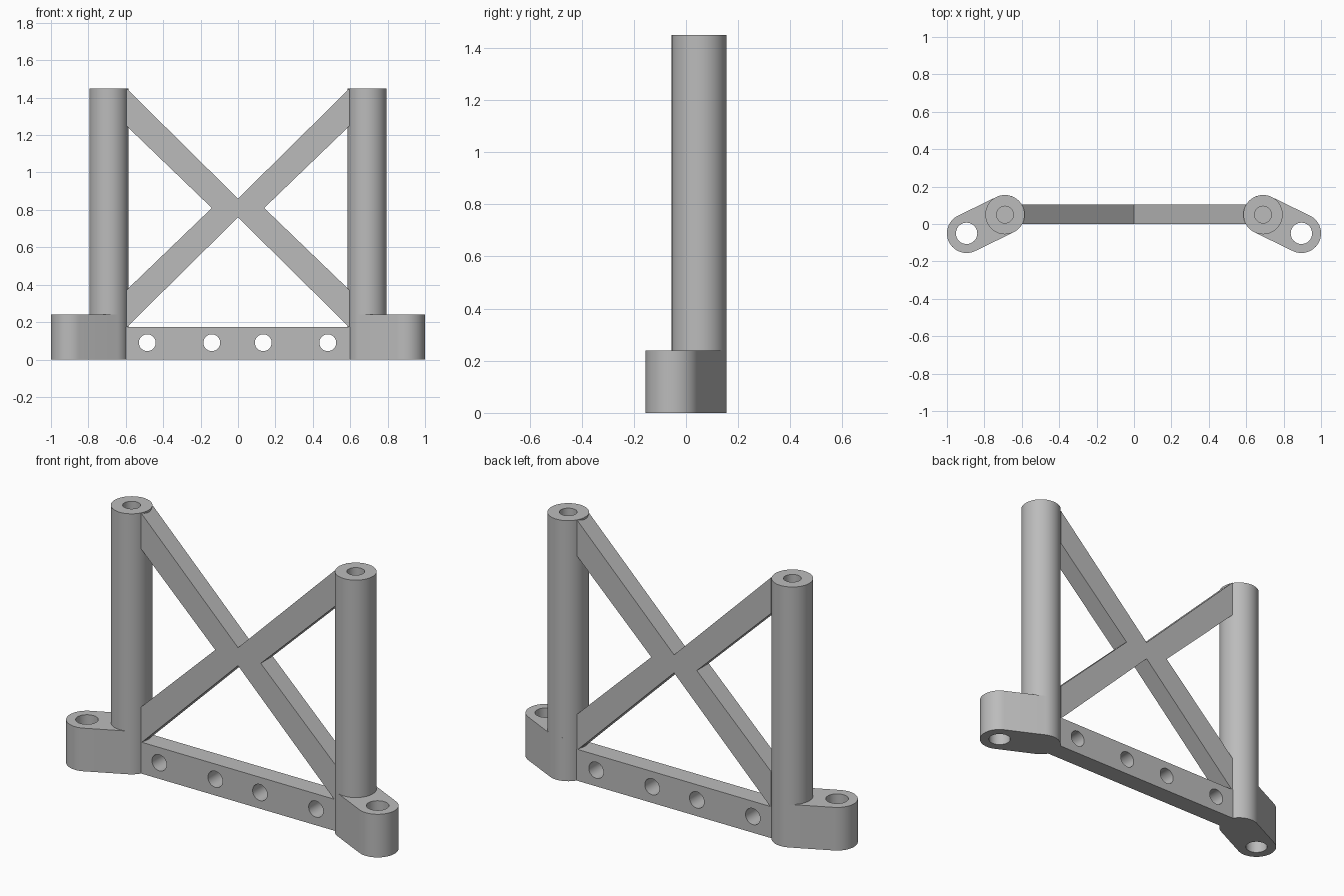
import bpy, bmesh
from math import pi, cos, sin, atan2
from mathutils import Matrix

if "Cube" in bpy.data.objects:
    bpy.data.objects.remove(bpy.data.objects["Cube"])

grey = bpy.data.materials.new("plain grey")
grey.use_nodes = True
grey.diffuse_color = (0.5, 0.5, 0.5, 1)
grey.node_tree.nodes["Principled BSDF"].inputs["Base Color"].default_value = (0.5, 0.5, 0.5, 1)

POST, LUG = (0.69, 0.05), (0.895, -0.05)   # axis positions on the +x side
RADIUS, BASE_H, TOP = 0.105, 0.24, 1.45
FRONT, BACK = 0.0, 0.105                   # depth of the flat frame


def prism(name, outline, low, high, upright=False):
    """Extrude a 2D outline along z, or along y when upright."""
    bm = bmesh.new()
    place = (lambda p, d: (p[0], d, p[1])) if upright else (lambda p, d: (p[0], p[1], d))
    face = bm.faces.new([bm.verts.new(place(p, low)) for p in outline])
    grown = bmesh.ops.extrude_face_region(bm, geom=[face])["geom"]
    move = (0, high - low, 0) if upright else (0, 0, high - low)
    bmesh.ops.translate(bm, vec=move, verts=[v for v in grown if isinstance(v, bmesh.types.BMVert)])
    bmesh.ops.recalc_face_normals(bm, faces=bm.faces)
    mesh = bpy.data.meshes.new(name)
    bm.to_mesh(mesh)
    bm.free()
    mesh.materials.append(grey)
    obj = bpy.data.objects.new(name, mesh)
    bpy.context.collection.objects.link(obj)
    return obj


def arc(centre, radius, start, sweep, steps):
    return [(centre[0] + radius * cos(start + sweep * i / steps),
             centre[1] + radius * sin(start + sweep * i / steps)) for i in range(steps + 1)]


def circle(centre, radius, steps=64):
    return arc(centre, radius, 0, 2 * pi, steps)[:-1]


def drill(obj, cutter):
    cutter.hide_render = True
    mod = obj.modifiers.new("hole", "BOOLEAN")
    mod.operation, mod.solver, mod.object = "DIFFERENCE", "EXACT", cutter
    bpy.context.view_layer.objects.active = obj
    bpy.ops.object.modifier_apply(modifier=mod.name)
    bpy.data.objects.remove(cutter)


def smooth(obj):
    bpy.ops.object.select_all(action="DESELECT")
    obj.select_set(True)
    bpy.context.view_layer.objects.active = obj
    bpy.ops.object.shade_smooth_by_angle(angle=pi / 6)


def mirrored(obj, name):
    """Copy a left-hand part to the right-hand side."""
    twin = obj.copy()
    twin.data = obj.data.copy()
    twin.name = name
    twin.data.transform(Matrix.Scale(-1, 4, (1, 0, 0)))
    twin.data.flip_normals()
    bpy.context.collection.objects.link(twin)


# Mounting foot: rounded arm joining the post axis to the lug axis
heading = atan2(LUG[1] - POST[1], LUG[0] - POST[0])
foot = prism("left_foot", arc(LUG, RADIUS, heading - pi / 2, pi, 32)
             + arc(POST, RADIUS, heading + pi / 2, pi, 32), 0, BASE_H)
drill(foot, prism("lug_cutter", circle(LUG, 0.057), -0.1, BASE_H + 0.1))

# Tall post with a blind screw hole in its top
post = prism("left_post", circle(POST, RADIUS), BASE_H, TOP)
drill(post, prism("post_cutter", circle(POST, 0.045), TOP - 0.3, TOP + 0.1))

for part, twin_name in ((foot, "right_foot"), (post, "right_post")):
    smooth(part)
    mirrored(part, twin_name)

# Bottom rail with four through holes
rail = prism("bottom_rail", [(-0.61, 0), (0.61, 0), (0.61, 0.175), (-0.61, 0.175)],
             FRONT, BACK, upright=True)
for x in (-0.485, -0.14, 0.135, 0.48):
    drill(rail, prism("rail_cutter", circle((x, 0.09), 0.045, 48), FRONT - 0.1, BACK + 0.1, upright=True))
smooth(rail)

# Crossed brace
half = [(0, 0.76), (0.597, 0.17), (0.597, 0.37), (0.14, 0.81), (0.597, 1.25), (0.597, TOP), (0, 0.86)]
prism("cross_brace", half + [(-x, z) for x, z in half[-2:0:-1]], FRONT, BACK, upright=True)
